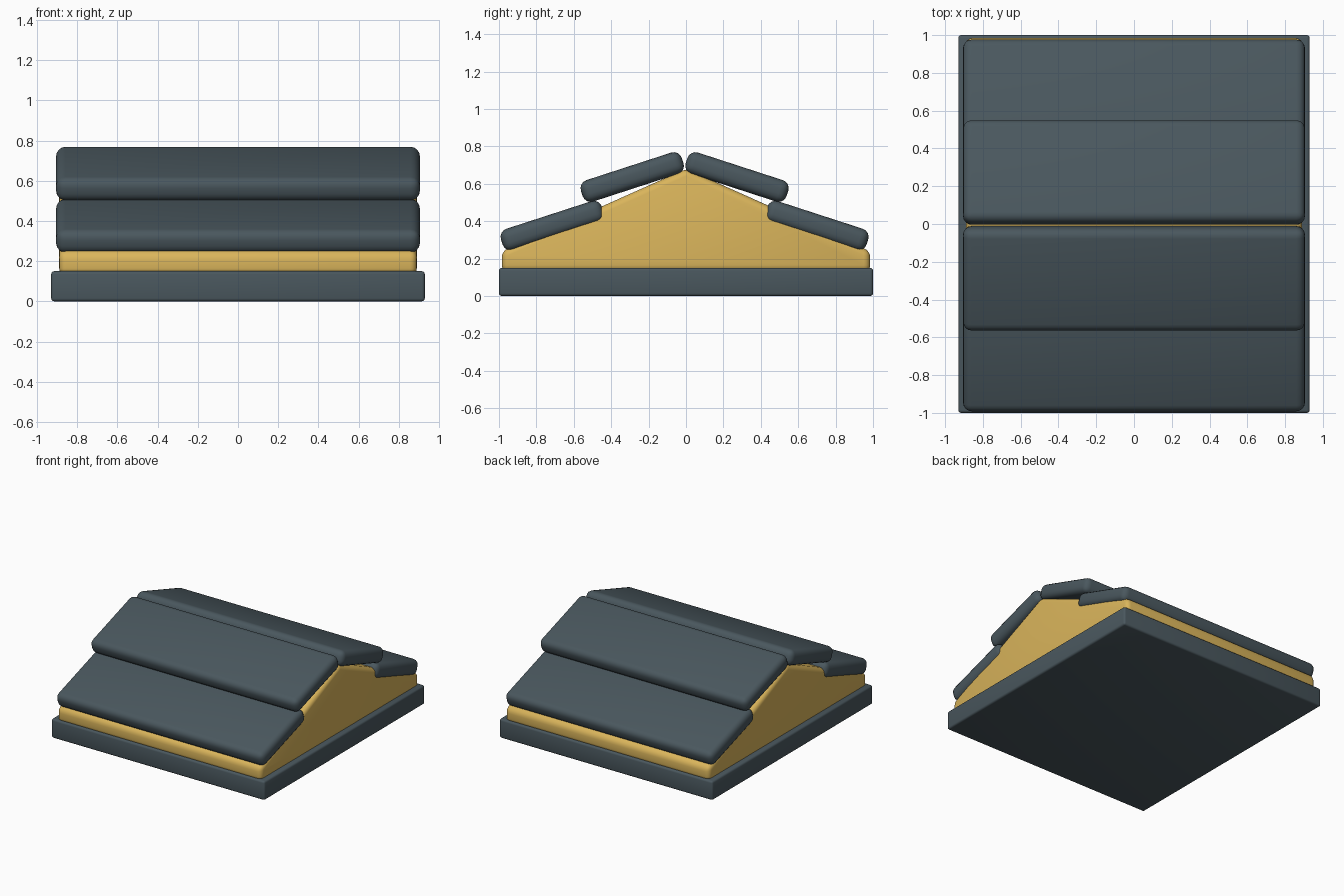
import bpy, math

if "Cube" in bpy.data.objects:
    bpy.data.objects.remove(bpy.data.objects["Cube"])

def material(name, rgb):
    m = bpy.data.materials.new(name)
    m.diffuse_color = (*rgb, 1)
    m.use_nodes = True
    m.node_tree.nodes["Principled BSDF"].inputs["Base Color"].default_value = m.diffuse_color
    return m

slate = material("slate_grey", (0.068, 0.096, 0.112))
gold = material("warm_yellow", (0.70, 0.46, 0.105))

def finish(ob, mat, width, segments):
    ob.data.materials.append(mat)
    b = ob.modifiers.new("rounding", 'BEVEL')
    b.width = width
    b.segments = segments
    b.limit_method = 'ANGLE'
    b.angle_limit = math.radians(15)
    bpy.ops.object.select_all(action='DESELECT')
    ob.select_set(True)
    bpy.context.view_layer.objects.active = ob
    bpy.ops.object.modifier_apply(modifier=b.name)
    bpy.ops.object.shade_smooth_by_angle(angle=math.radians(35))

def box(name, size, loc, tilt, mat, width, segments):
    bpy.ops.mesh.primitive_cube_add(size=1)
    ob = bpy.context.object
    ob.name = name
    ob.scale = size
    bpy.ops.object.transform_apply(location=False, rotation=False, scale=True)
    ob.location = loc
    ob.rotation_euler = (tilt, 0, 0)
    finish(ob, mat, width, segments)

# base slab
box("base_slab", (1.86, 2.0, 0.15), (0, 0, 0.075), 0, slate, 0.015, 3)

# gabled core: extruded profile
profile = [(-0.985, 0.13), (0.985, 0.13), (0.985, 0.24), (0, 0.68), (-0.985, 0.24)]
n = len(profile)
verts = [(x, y, z) for x in (-0.89, 0.89) for y, z in profile]
faces = [tuple(range(n))[::-1], tuple(range(n, 2 * n))]
faces += [(i, (i + 1) % n, n + (i + 1) % n, n + i) for i in range(n)]
mesh = bpy.data.meshes.new("gable_core")
mesh.from_pydata(verts, [], faces)
core = bpy.data.objects.new("gable_core", mesh)
bpy.context.collection.objects.link(core)
finish(core, gold, 0.035, 4)

# overlapping roof boards, two per slope
for side, label in ((-1, "front"), (1, "back")):
    for row, dist, z in (("upper", 0.28, 0.636), ("lower", 0.7075, 0.376)):
        box(f"{label}_{row}_roof_board", (1.81, 0.567, 0.12),
            (0, side * dist - 0.0075, z), -side * math.radians(18),
            slate, 0.045, 4)
